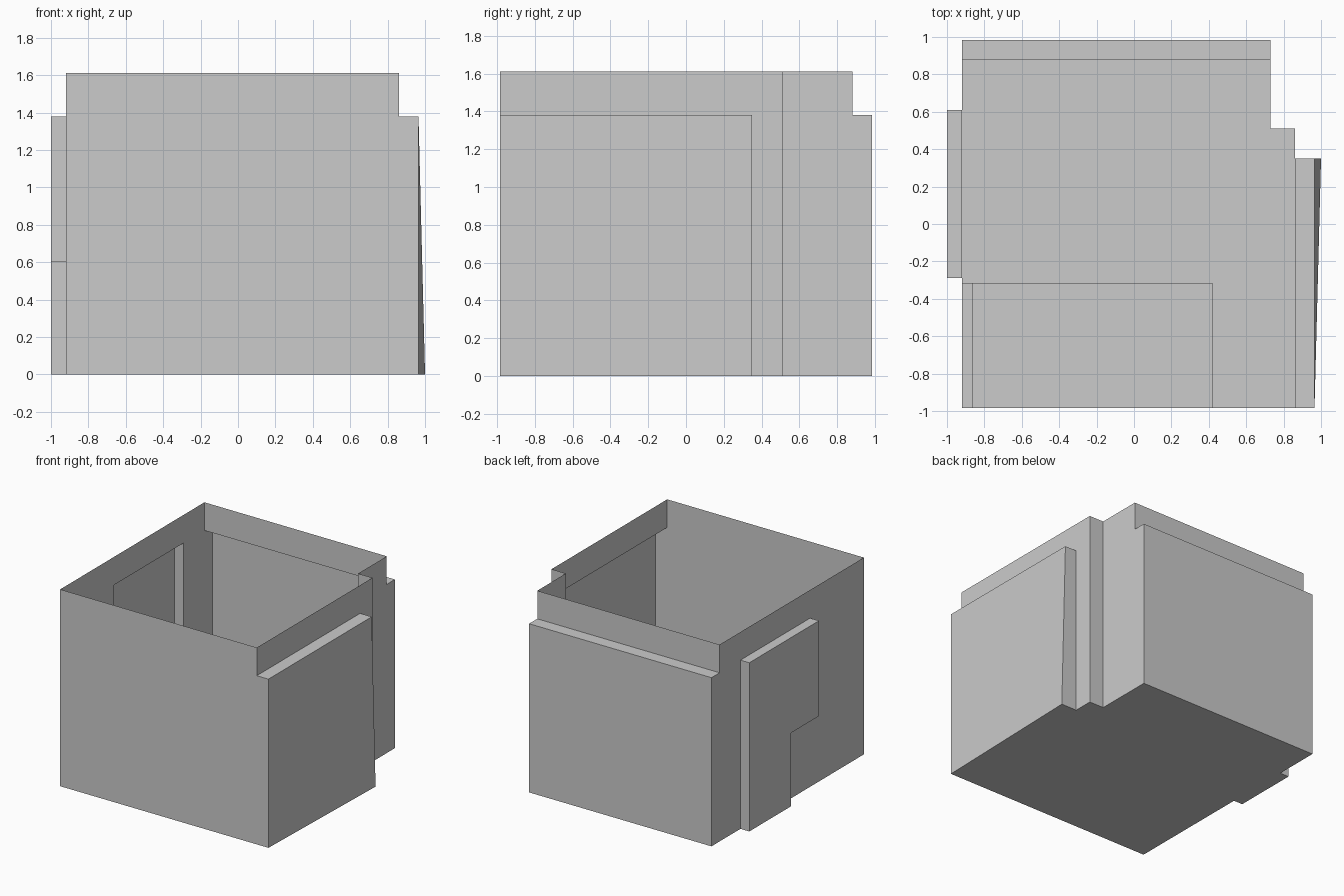
import bpy, bmesh

if "Cube" in bpy.data.objects:
    bpy.data.objects.remove(bpy.data.objects["Cube"])

# Key plan and height values of the room shell
L, R, F, B = -0.92, 0.86, -0.985, 0.985
LINTEL, TOP, SILL = 1.38, 1.61, 0.60


def make(name, faces):
    """Object from a list of polygons, welded along shared corners."""
    bm = bmesh.new()
    for f in faces:
        bm.faces.new([bm.verts.new(p) for p in f])
    bmesh.ops.remove_doubles(bm, verts=bm.verts[:], dist=1e-4)
    me = bpy.data.meshes.new(name)
    bm.to_mesh(me)
    bm.free()
    ob = bpy.data.objects.new(name, me)
    bpy.context.collection.objects.link(ob)
    return ob


def wall(path, z0, z1, base=None):
    """Upright quads along a plan path; base optionally shifts the foot."""
    base = base or path
    return [[(*base[i], z0), (*base[i + 1], z0), (*path[i + 1], z1), (*path[i], z1)]
            for i in range(len(path) - 1)]


def flat(x0, x1, y0, y1, z):
    return [(x0, y0, z), (x1, y0, z), (x1, y1, z), (x0, y1, z)]


def block(x0, x1, y0, y1, z0, z1):
    ring = [(x0, y0), (x1, y0), (x1, y1), (x0, y1), (x0, y0)]
    return wall(ring, z0, z1) + [flat(x0, x1, y0, y1, z1)]


# Lower walls, with the right rear foot leaning out slightly
plan = [(L, -0.29), (L, F), (0.965, F), (0.965, 0.35), (R, 0.35), (R, 0.51),
        (0.73, 0.51), (0.73, B), (L, B), (L, 0.61)]
foot = plan.copy()
foot[3] = (1.0, 0.35)
make("lower_walls", wall(plan, 0, LINTEL, foot))

# Upper walls, set back above the recesses
upper = [(L, F), (R, F), (R, 0.51), (0.73, 0.51), (0.73, 0.88), (L, 0.88), (L, F)]
make("upper_walls", wall(upper, LINTEL, TOP))

# Flat tops over the right and rear recesses
make("right_recess_top", [flat(R, 0.965, F, 0.35, LINTEL)])
make("rear_recess_top", [flat(L, 0.73, 0.88, B, LINTEL)])

# Left recess: doorway part to the floor, window part above a sill
make("left_recess",
     wall([(L, 0.61), (-1, 0.61), (-1, 0.07), (L, 0.07), (L, -0.29)], 0, SILL)
     + wall([(L, 0.61), (-1, 0.61), (-1, -0.29), (L, -0.29)], SILL, LINTEL)
     + [flat(-1, L, -0.29, 0.61, LINTEL), flat(-1, L, -0.29, 0.07, SILL)[::-1]])

# Floor, facing down
outline = foot + [(-1, 0.61), (-1, 0.07), (L, 0.07)]
make("floor", [[(x, y, 0) for x, y in reversed(outline)]])

# Low tray and boxed-out ledge in the front left corner
make("tray", block(L, 0.42, F, -0.315, 0, 0.09))
make("wall_ledge", block(L, -0.86, F, -0.315, 0.09, 0.77))
